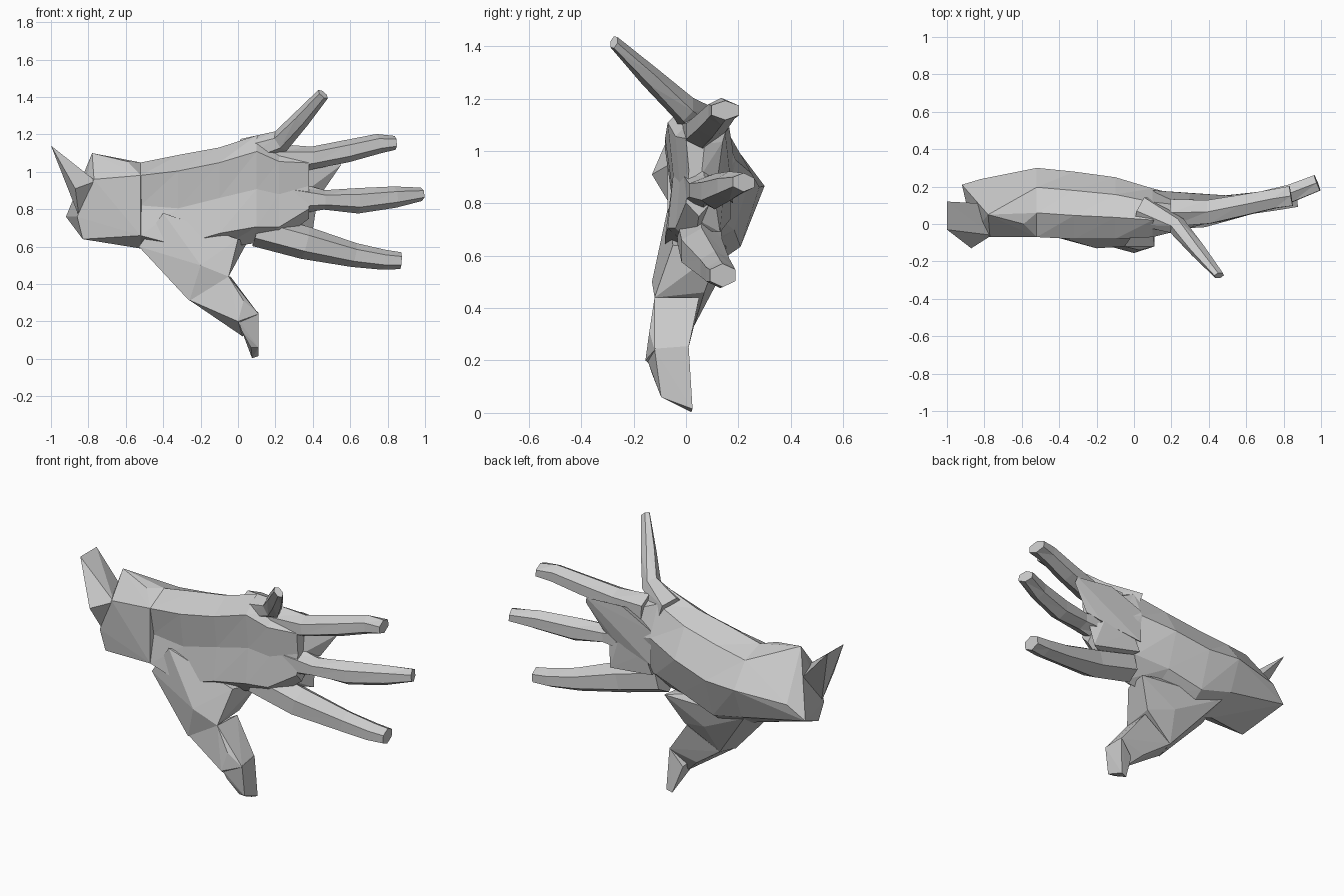
import bpy, bmesh
from math import sin, cos, pi
from mathutils import Vector

if "Cube" in bpy.data.objects:
    bpy.data.objects.remove(bpy.data.objects["Cube"])

parts = []


def finish(name, bm):
    bmesh.ops.recalc_face_normals(bm, faces=bm.faces)
    me = bpy.data.meshes.new(name)
    bm.to_mesh(me)
    bm.free()
    ob = bpy.data.objects.new(name, me)
    bpy.context.collection.objects.link(ob)
    parts.append(ob)
    return ob


def loft(name, rings):
    """Flat-faced skin through rings of equal point count, capped at both ends."""
    bm = bmesh.new()
    vs = [[bm.verts.new(p) for p in r] for r in rings]
    n = len(vs[0])
    for a, b in zip(vs, vs[1:]):
        for i in range(n):
            j = (i + 1) % n
            bm.faces.new((a[i], a[j], b[j]))
            bm.faces.new((a[i], b[j], b[i]))
    bm.faces.new(vs[0])
    bm.faces.new(vs[-1])
    return finish(name, bm)


def finger(name, stations, sides=6):
    """stations: x, y, z, half width in the front plane, half depth."""
    pts = [Vector(s[:3]) for s in stations]
    rings = []
    for i, s in enumerate(stations):
        t = (pts[min(i + 1, len(pts) - 1)] - pts[max(i - 1, 0)]).normalized()
        w = t.cross(Vector((0, 1, 0))).normalized()
        d = w.cross(t).normalized()
        rings.append([pts[i] + w * s[3] * cos(2 * pi * k / sides)
                      + d * s[4] * 1.12 * sin(2 * pi * k / sides) for k in range(sides)])
    return loft(name, rings)


def hull(name, points):
    bm = bmesh.new()
    for p in points:
        bm.verts.new(p)
    bmesh.ops.convex_hull(bm, input=bm.verts)
    loose = [v for v in bm.verts if not v.link_faces]
    bmesh.ops.delete(bm, geom=loose, context='VERTS')
    return finish(name, bm)


# Palm: x, low z, high z, front y, back y
profile = [(.35, 0), (0, .15), (.08, .5), (0, .85), (.35, 1), (.72, .9), (1, .6), (.8, .2)]
palm = [(-.52, .59, 1.05, -.07, .30), (-.32, .52, 1.09, -.08, .28),
        (-.1, .59, 1.13, -.08, .25), (.1, .62, 1.195, -.07, .19),
        (.22, .63, 1.13, -.04, .16), (.38, .75, 1.10, .0, .14)]
rings = [[(x, yf + (yb - yf) * a, zl + (zh - zl) * b) for a, b in profile]
         for x, zl, zh, yf, yb in palm]
hand = loft("hand", rings)

# Wrist and the loose flap at its end
hull("wrist", rings[0] + [(-.5, .1, .85), (-.83, -.04, .64), (-.92, .21, .76),
                          (-.78, .05, 1.10), (-.83, .11, .96), (-.82, .24, .84),
                          (-.77, -.07, .96), (-.86, -.05, .76), (-.59, .0, 1.055)])
hull("wrist_flap", [(-.76, -.06, .95), (-.87, -.13, .91), (-1, -.03, 1.14),
                    (-1, .12, 1.14), (-.81, .11, .93), (-.85, -.04, .76)])

# Ball of the thumb, with the web towards the index finger, then the thumb
hull("thumb_base", [(-.53, -.04, .6), (-.5, .18, .65), (-.26, -.09, .31), (-.24, .03, .33),
                    (-.05, -.12, .44), (-.04, .07, .46), (.0, -.05, .64), (.05, .13, .625),
                    (-.2, -.13, .5), (-.2, .12, .5), (-.4, -.07, .78), (-.3, .1, .72)])
hull("thumb_middle", [(-.262, -.085, .315), (-.24, .03, .33), (-.05, -.12, .44),
                      (-.04, .05, .44), (.03, -.14, .31), (.02, .0, .33), (.0, -.155, .2),
                      (-.07, .0, .21), (.025, -.06, .12), (.11, -.12, .24), (.1, .01, .25)])
hull("thumb_tip", [(.11, -.12, .245), (.1, .01, .255), (.0, -.15, .21), (.02, .0, .16),
                   (.02, -.13, .15), (.11, -.095, .06), (.11, .025, .015),
                   (.07, -.09, .06), (.075, .02, .003)])

# Four fingers
finger("index_finger", [(.1, .05, .69, .09, .085), (.36, .06, .62, .088, .08),
                        (.62, .11, .555, .065, .058), (.78, .13, .53, .054, .055),
                        (.87, .14, .525, .045, .05)])
finger("middle_finger", [(.25, .06, .86, .10, .075), (.46, .07, .85, .052, .06),
                         (.64, .11, .845, .068, .055), (.84, .165, .865, .057, .048),
                         (.98, .22, .88, .036, .045)])
finger("ring_finger", [(.2, .06, 1.06, .09, .075), (.4, .065, 1.075, .06, .065),
                       (.58, .10, 1.11, .06, .058), (.75, .135, 1.15, .053, .052),
                       (.84, .15, 1.155, .037, .055)])
finger("little_finger", [(.04, .07, 1.10, .08, .08), (.23, -.01, 1.165, .06, .045),
                         (.34, -.14, 1.285, .048, .035), (.455, -.275, 1.415, .034, .018)])

# Webs between the fingers
hull("ring_middle_web", [(.28, .03, 1.02), (.1, .18, 1.0), (.1, .18, .8), (.3, .165, 1.09),
                         (.55, .14, 1.035), (.54, .15, 1.07), (.45, .12, .89),
                         (.34, .04, .88), (.36, .14, .86)])
hull("middle_index_web", [(.18, .0, .7), (.1, .17, .74), (.4, .13, .69), (.28, .02, .75),
                          (.42, .11, .82), (.34, .145, .86), (.15, .17, .85)])

# Fuse all parts into one skin
for part in parts[1:]:
    mod = hand.modifiers.new(part.name, 'BOOLEAN')
    mod.operation = 'UNION'
    mod.solver = 'EXACT'
    mod.object = part
bpy.context.view_layer.update()
fused = bpy.data.meshes.new_from_object(hand.evaluated_get(bpy.context.evaluated_depsgraph_get()))
hand.modifiers.clear()
hand.data = fused
for part in parts[1:]:
    bpy.data.objects.remove(part)
